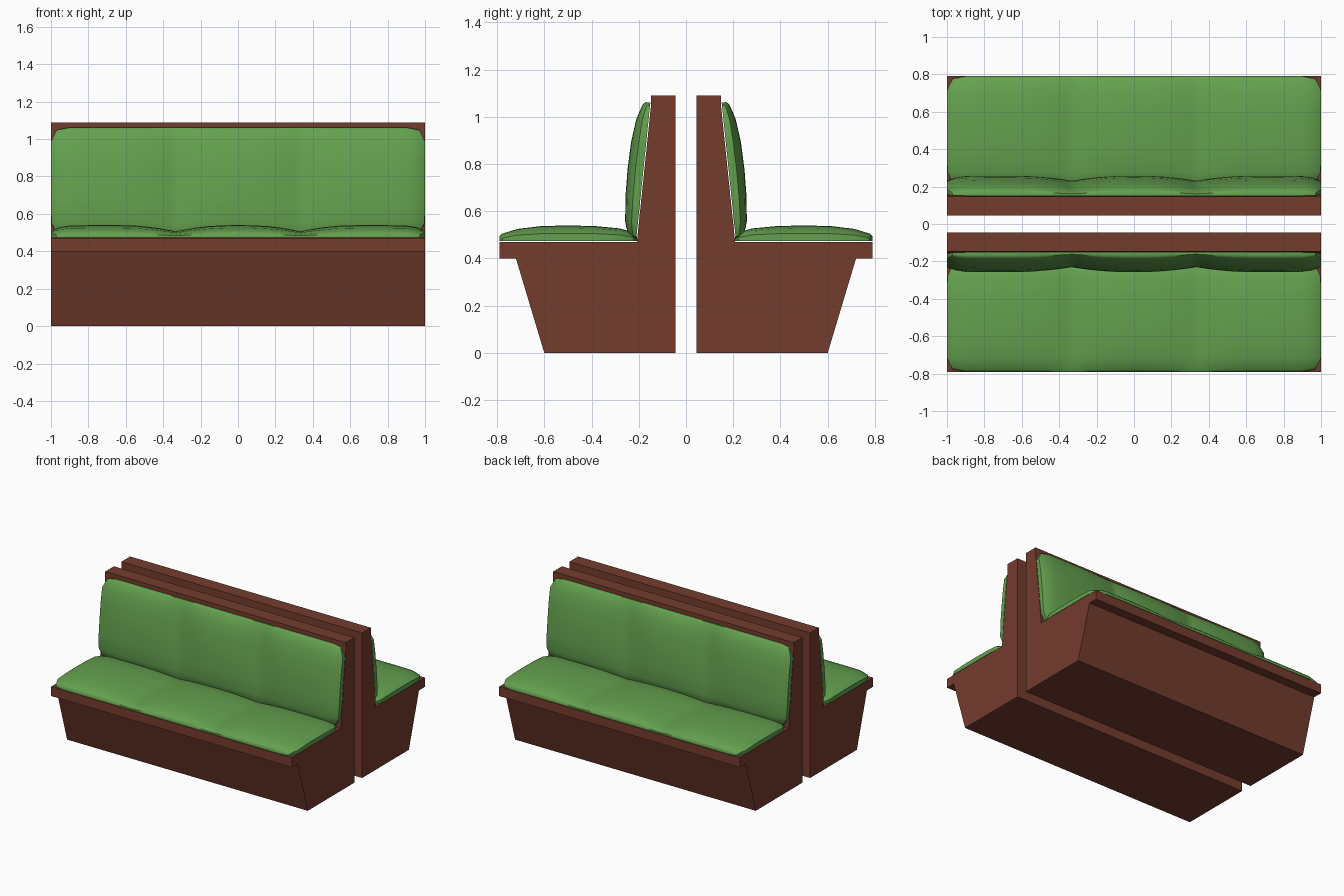
import bpy, bmesh, math
from mathutils import Vector

if "Cube" in bpy.data.objects:
    bpy.data.objects.remove(bpy.data.objects["Cube"])


def material(name, color):
    m = bpy.data.materials.new(name)
    m.diffuse_color = (*color, 1)
    m.use_nodes = True
    m.node_tree.nodes["Principled BSDF"].inputs["Base Color"].default_value = m.diffuse_color
    return m


BROWN = material("brown wood", (0.175, 0.045, 0.027))
GREEN = material("green upholstery", (0.127, 0.355, 0.078))


def finish(bm, name, mat):
    bmesh.ops.recalc_face_normals(bm, faces=bm.faces)
    me = bpy.data.meshes.new(name)
    bm.to_mesh(me)
    bm.free()
    me.materials.append(mat)
    ob = bpy.data.objects.new(name, me)
    bpy.context.collection.objects.link(ob)
    return ob


# Bench frame: side profile (y, z) extruded along x
FRAME = [(0.045, 0), (0.045, 1.09), (0.148, 1.09), (0.148, 1.05), (0.208, 0.47),
         (0.79, 0.47), (0.79, 0.40), (0.72, 0.40), (0.60, 0)]


def frame(name, side):
    bm = bmesh.new()
    face = bm.faces.new([bm.verts.new((-1, side * y, z)) for y, z in FRAME])
    ext = bmesh.ops.extrude_face_region(bm, geom=[face])
    verts = [v for v in ext["geom"] if isinstance(v, bmesh.types.BMVert)]
    bmesh.ops.translate(bm, verts=verts, vec=(2, 0, 0))
    finish(bm, name, BROWN)


# Cushion cross-section: (position across, thickness)
SECTION = [(0, .02), (.02, .035), (.12, .054), (.3, .064), (.5, .067),
           (.7, .064), (.87, .052), (.98, .032), (1, .02)]
# Half of the stations along x; seams lie at 1/3
HALF = [0.08, 0.16, 0.22, 0.27, 0.305, 1 / 3, 0.36, 0.40, 0.46, 0.54, 0.64,
        0.78, 0.90, 0.95, 0.985, 1.0]
STATIONS = [-x for x in reversed(HALF)] + [0] + HALF


def puff(x):
    # Dip at the stitched seams and fall-off at the ends
    d = min(1, abs(abs(x) - 1 / 3) / 0.3)
    seam = 1 - 0.5 * (1 - d) ** 2
    e = max(0, (abs(x) - 0.8) / 0.2)
    return seam * (1 - 0.5 * e ** 4)


def cushion(name, side, start, end):
    a, b = Vector(start), Vector(end)
    along = b - a
    normal = Vector((-along.y, along.x)).normalized()
    if normal.x < -0.1 or normal.y < -0.1:
        normal = -normal
    bm = bmesh.new()

    def vert(x, t, h):
        # Pull the four corners inwards
        k = max(0, (abs(x) - .9) / .1) * max(0, (abs(2 * t - 1) - .74) / .26)
        x -= math.copysign(0.03 * k, x)
        t -= math.copysign(0.022 * k, t - 0.5)
        p = a + along * t + normal * h
        return bm.verts.new((x, side * p.x, p.y))

    grid = [[vert(x, t, h * puff(x)) for t, h in SECTION] for x in STATIONS]
    for r0, r1 in zip(grid, grid[1:]):
        for j in range(len(SECTION) - 1):
            bm.faces.new((r0[j], r0[j + 1], r1[j + 1], r1[j]))
    # Rim wall and flat underside
    rim = [e for e in bm.edges if e.is_boundary]
    ext = bmesh.ops.extrude_edge_only(bm, edges=rim)["geom"]
    n3 = Vector((0, side * normal.x, normal.y))
    a3 = Vector((0, side * a.x, a.y))
    for v in ext:
        if isinstance(v, bmesh.types.BMVert):
            v.co -= n3 * (v.co - a3).dot(n3)
    base = [e for e in ext if isinstance(e, bmesh.types.BMEdge)]
    bmesh.ops.contextual_create(bm, geom=base)
    ob = finish(bm, name, GREEN)
    bpy.ops.object.select_all(action='DESELECT')
    ob.select_set(True)
    bpy.context.view_layer.objects.active = ob
    bpy.ops.object.shade_smooth_by_angle(angle=math.radians(50))


# Two benches back to back
for label, side in (("front", -1), ("rear", 1)):
    frame(label + "_bench_frame", side)
    cushion(label + "_seat_cushion", side, (0.208, 0.473), (0.79, 0.473))
    cushion(label + "_back_cushion", side, (0.211, 0.48), (0.151, 1.06))
